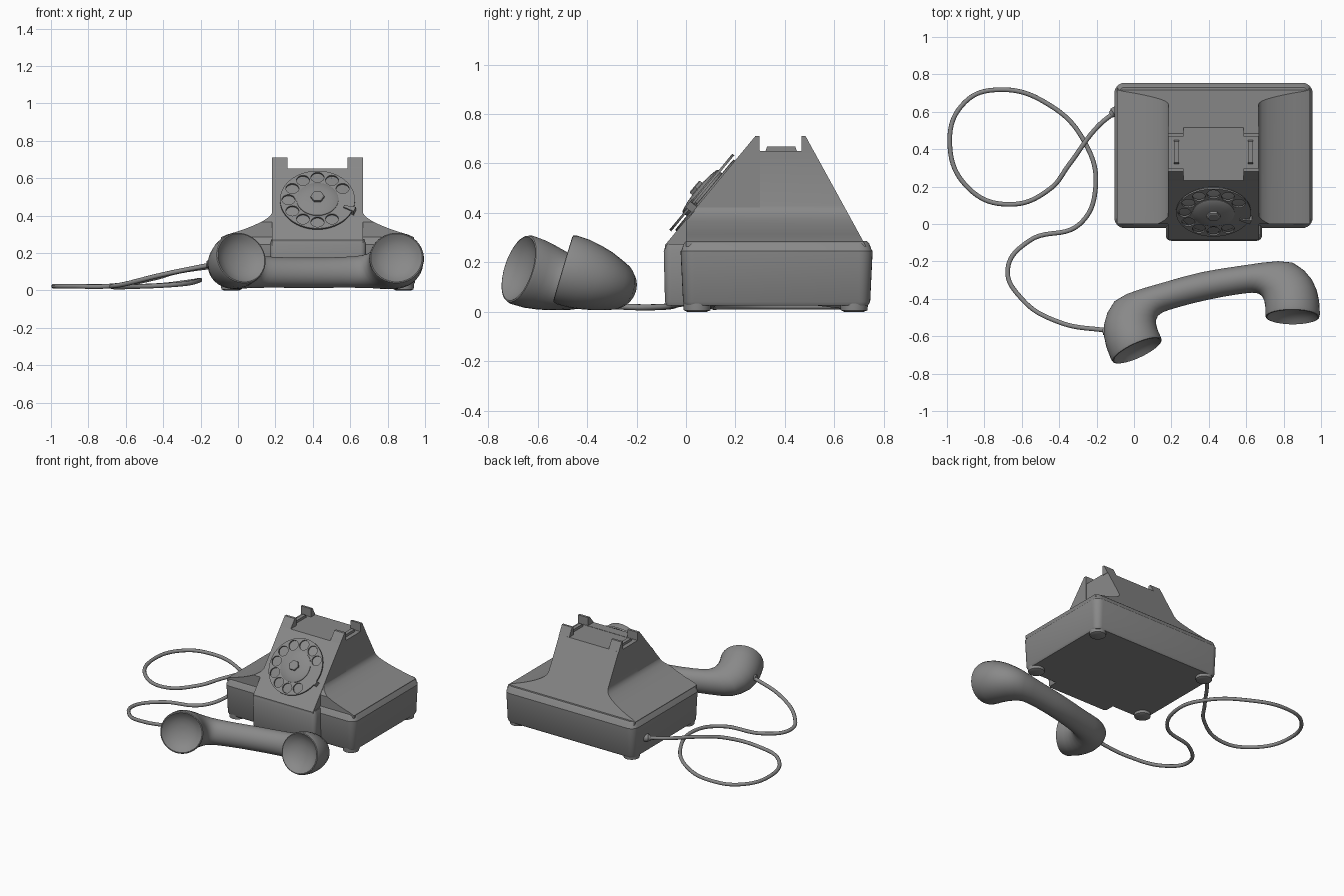
import bpy, bmesh, math
from mathutils import Vector, Matrix

if "Cube" in bpy.data.objects:
    bpy.data.objects.remove(bpy.data.objects["Cube"])

grey = bpy.data.materials.new("grey plastic")
grey.diffuse_color = (0.25, 0.25, 0.25, 1)
grey.use_nodes = True
grey.node_tree.nodes["Principled BSDF"].inputs["Base Color"].default_value = grey.diffuse_color
CX = 0.425                                   # middle of the telephone body
N = Vector((0, -0.77, 0.638))                # normal of the sloped dial panel
UP = Vector((0, 0.638, 0.77))                # uphill direction on that panel


def finish(obj, angle=35):
    obj.data.materials.clear()
    obj.data.materials.append(grey)
    bpy.ops.object.select_all(action='DESELECT')
    obj.select_set(True)
    bpy.context.view_layer.objects.active = obj
    bpy.ops.object.shade_smooth_by_angle(angle=math.radians(angle))
    return obj


def from_bmesh(name, bm, angle=35):
    bmesh.ops.recalc_face_normals(bm, faces=bm.faces)
    me = bpy.data.meshes.new(name)
    bm.to_mesh(me)
    bm.free()
    obj = bpy.data.objects.new(name, me)
    bpy.context.collection.objects.link(obj)
    return finish(obj, angle)


def loft(name, rings, angle=35):
    """Skin a list of closed rings and cap both ends."""
    bm = bmesh.new()
    vs = [[bm.verts.new(p) for p in ring] for ring in rings]
    n = len(vs[0])
    for a, b in zip(vs, vs[1:]):
        for i in range(n):
            bm.faces.new((a[i], a[(i + 1) % n], b[(i + 1) % n], b[i]))
    bm.faces.new(vs[0])
    bm.faces.new(vs[-1])
    return from_bmesh(name, bm, angle)


def prism_x(name, profile, x0, x1):
    """Extrude a (y, z) profile along x."""
    return loft(name, [[(x, y, z) for y, z in profile] for x in (x0, x1)])


def slab(name, x0, x1, y0, y1, r, levels):
    """Rounded-corner block with an inset at each height."""
    rings = []
    for z, d in levels:
        ring = []
        for cx, cy, a0 in ((x1 - r, y1 - r, 0), (x0 + r, y1 - r, 90),
                           (x0 + r, y0 + r, 180), (x1 - r, y0 + r, 270)):
            for k in range(7):
                a = math.radians(a0 + k * 15)
                ring.append((cx + (r - d) * math.cos(a), cy + (r - d) * math.sin(a), z))
        rings.append(ring)
    return loft(name, rings)


def lathe(name, profile, origin, axis, n=32, angle=35):
    """Stack circles of (radius, height) along an axis."""
    rot = Vector(axis).to_track_quat('Z', 'Y').to_matrix()
    return loft(name, [[Vector(origin) + rot @ Vector((r * math.cos(2 * math.pi * i / n),
                r * math.sin(2 * math.pi * i / n), h)) for i in range(n)]
                for r, h in profile], angle)


# Base with chamfered rim, and the bay under the dial
levels = [(0.025, 0.02), (0.04, 0.01), (0.245, 0), (0.25, 0.004), (0.277, 0.014), (0.287, 0.024)]
slab("base", -0.105, 0.955, -0.022, 0.755, 0.055, levels)
slab("front_bay", 0.17, 0.685, -0.09, 0.1, 0.03,
     [(0.025, 0.012), (0.04, 0.005), (0.245, 0), (0.275, 0.01)])

# Body: vertical tower flaring into shoulders, cut by front and back slopes
half = [(0.185, 0.65), (0.185, 0.43), (0.18, 0.41), (0.165, 0.392), (0.135, 0.372),
        (0.09, 0.35), (0.04, 0.33), (-0.01, 0.313), (-0.06, 0.298), (-0.09, 0.285), (-0.09, 0.265)]
outline = half + [(2 * CX - x, z) for x, z in reversed(half)]
body = loft("flared_body", [[(x, y, z) for x, z in outline] for y in (0.0, 0.76)])
bm = bmesh.new()
bm.from_mesh(body.data)
for co, no in (((0, -0.08, 0.27), N), ((0, 0.484, 0.71), Vector((0, 0.877, 0.481)))):
    cut = bmesh.ops.bisect_plane(bm, geom=bm.verts[:] + bm.edges[:] + bm.faces[:],
                                 plane_co=co, plane_no=no, clear_outer=True)
    bmesh.ops.contextual_create(bm, geom=[e for e in cut['geom_cut']
                                          if isinstance(e, bmesh.types.BMEdge)])
bmesh.ops.recalc_face_normals(bm, faces=bm.faces)
bm.to_mesh(body.data)
bm.free()
finish(body)

# Sloped dial panel
prism_x("dial_panel", [(-0.085, 0.24), (-0.085, 0.27), (0.232, 0.652), (0.30, 0.652), (0.30, 0.24)],
        0.183, 0.667)

# Cradle prongs and hook plungers
for side, x0 in (("left", 0.183), ("right", 0.585)):
    prism_x(side + "_front_prong", [(0.225, 0.64), (0.232, 0.652), (0.28, 0.71), (0.298, 0.71),
                                    (0.298, 0.64)], x0, x0 + 0.082)
    prism_x(side + "_back_prong", [(0.468, 0.64), (0.468, 0.71), (0.484, 0.71), (0.522, 0.64)],
            x0, x0 + 0.082)
for side, x in (("left", 0.228), ("right", 0.622)):
    prism_x(side + "_plunger", [(0.318, 0.64), (0.328, 0.668), (0.442, 0.668), (0.452, 0.64)],
            x - 0.013, x + 0.013)

# Feet
for x in (-0.035, 0.885):
    for y in (0.045, 0.68):
        lathe("foot", [(0.04, 0), (0.054, 0.006), (0.056, 0.03), (0.056, 0.04)], (x, y, 0), (0, 0, 1))

# Dial: backing disc, finger wheel with ten holes, hub and hex nut
centre = Vector((CX, 0.08, 0.27 + 0.165 * 0.44 / 0.365))
lathe("dial_backing", [(0.185, -0.005), (0.185, 0.006), (0.18, 0.008)], centre, N, 48)
cu = bpy.data.curves.new("finger_wheel", 'CURVE')
cu.dimensions = '2D'
cu.fill_mode = 'BOTH'
cu.extrude = 0.005


def add_circle(cx, cy, r, n):
    sp = cu.splines.new('POLY')
    sp.points.add(n - 1)
    for i, p in enumerate(sp.points):
        a = 2 * math.pi * i / n
        p.co = (cx + r * math.cos(a), cy + r * math.sin(a), 0, 1)
    sp.use_cyclic_u = True


add_circle(0, 0, 0.2, 64)
for k in range(1, 11):
    a = math.radians(30 * k)
    add_circle(0.155 * math.cos(a), 0.155 * math.sin(a), 0.035, 20)
wheel = bpy.data.objects.new("finger_wheel", cu)
bpy.context.collection.objects.link(wheel)
frame = Matrix((Vector((1, 0, 0)), UP, N)).transposed().to_4x4()
wheel.matrix_world = Matrix.Translation(centre + N * 0.021) @ frame
bpy.ops.object.select_all(action='DESELECT')
wheel.select_set(True)
bpy.context.view_layer.objects.active = wheel
bpy.ops.object.convert(target='MESH')
finish(bpy.context.view_layer.objects.active)
lathe("dial_hub", [(0.112, 0.0), (0.112, 0.03), (0.105, 0.034), (0.07, 0.041), (0.04, 0.044)],
      centre, N, 40)
lathe("hub_nut", [(0.037, 0.04), (0.037, 0.056), (0.03, 0.06)], centre, N, 6, 20)
# Finger stop
a = math.radians(-20)
d = Vector((math.cos(a), 0, 0)) + UP * math.sin(a)
t = N.cross(d)
loft("finger_stop", [[centre + d * r + t * s + N * h for r, s in
     ((0.15, -0.006), (0.15, 0.006), (0.212, 0.016), (0.212, -0.016))] for h in (0.0, 0.034)])

# Handset: rings given by inner point, outer point and half height, mirrored
pairs = [(0.285, 0.045, 0.565, -0.015, 0.140), (0.286, 0.06, 0.572, 0.0, 0.145),
         (0.294, 0.10, 0.582, 0.07, 0.143), (0.296, 0.135, 0.582, 0.13, 0.135),
         (0.29, 0.165, 0.57, 0.19, 0.125), (0.275, 0.185, 0.54, 0.25, 0.112),
         (0.255, 0.195, 0.49, 0.305, 0.10), (0.235, 0.20, 0.42, 0.33, 0.091),
         (0.21, 0.203, 0.33, 0.342, 0.086), (0.16, 0.207, 0.22, 0.35, 0.083),
         (0.08, 0.211, 0.11, 0.358, 0.082)]
M = (Matrix.Translation((0.435, -0.60, 0.178)) @ Matrix.Rotation(math.radians(12.2), 4, 'Z')
     @ Matrix.Rotation(math.radians(-17), 4, 'X'))


def oval(iu, iv, ou, ov, w, scale=1.0, depth=0.0):
    mid = Vector(((iu + ou) / 2, (iv + ov) / 2, 0)) + Vector((0.208, 0.978, 0)) * depth
    arm = Vector(((ou - iu) / 2, (ov - iv) / 2, 0))
    return [mid + (arm * math.cos(k * math.pi / 18)
            + Vector((0, 0, w)) * math.sin(k * math.pi / 18)) * scale for k in range(36)]


dish = [oval(*pairs[0], s, dp) for s, dp in ((0.08, 0.05), (0.35, 0.046), (0.6, 0.035),
                                             (0.8, 0.019), (0.92, 0.003), (0.96, -0.002))]
right = dish + [oval(*p) for p in pairs]
left = [[Vector((-p.x, p.y, p.z)) for p in ring] for ring in reversed(right)]
middle = oval(0, 0.212, 0, 0.362, 0.082)
loft("handset", [[M @ p for p in ring] for ring in right + [middle] + left], 50)

# Cord with strain reliefs at both ends
cord = [(-0.10, 0.60, 0.13), (-0.195, 0.52, 0.12), (-0.345, 0.32, 0.095), (-0.45, 0.187, 0.065),
        (-0.665, 0.105, 0.025), (-0.88, 0.187, 0.022), (-0.985, 0.43, 0.022), (-0.905, 0.65, 0.022),
        (-0.72, 0.718, 0.022), (-0.45, 0.635, 0.025), (-0.265, 0.44, 0.045), (-0.205, 0.2, 0.055),
        (-0.29, 0.0, 0.035), (-0.56, -0.09, 0.02), (-0.675, -0.24, 0.02), (-0.6, -0.40, 0.035),
        (-0.4, -0.525, 0.085), (-0.13, -0.572, 0.14)]
cc = bpy.data.curves.new("cord", 'CURVE')
cc.dimensions = '3D'
cc.bevel_depth = 0.0125
cc.bevel_resolution = 3
cc.use_fill_caps = True
sp = cc.splines.new('BEZIER')
sp.resolution_u = 10
sp.bezier_points.add(len(cord) - 1)
for bp, p in zip(sp.bezier_points, cord):
    bp.co = p
    bp.handle_left_type = bp.handle_right_type = 'AUTO'
cord_obj = bpy.data.objects.new("cord", cc)
bpy.context.collection.objects.link(cord_obj)
bpy.ops.object.select_all(action='DESELECT')
cord_obj.select_set(True)
bpy.context.view_layer.objects.active = cord_obj
bpy.ops.object.convert(target='MESH')
finish(bpy.context.view_layer.objects.active, 60)
relief = [(0.027, -0.03), (0.027, 0.012), (0.02, 0.02), (0.018, 0.03)]
lathe("handset_strain_relief", relief, (-0.138, -0.572, 0.14), (-1, -0.1, 0), 20)
lathe("base_strain_relief", relief, (-0.10, 0.60, 0.13), (-0.8, -0.5, 0), 20)
